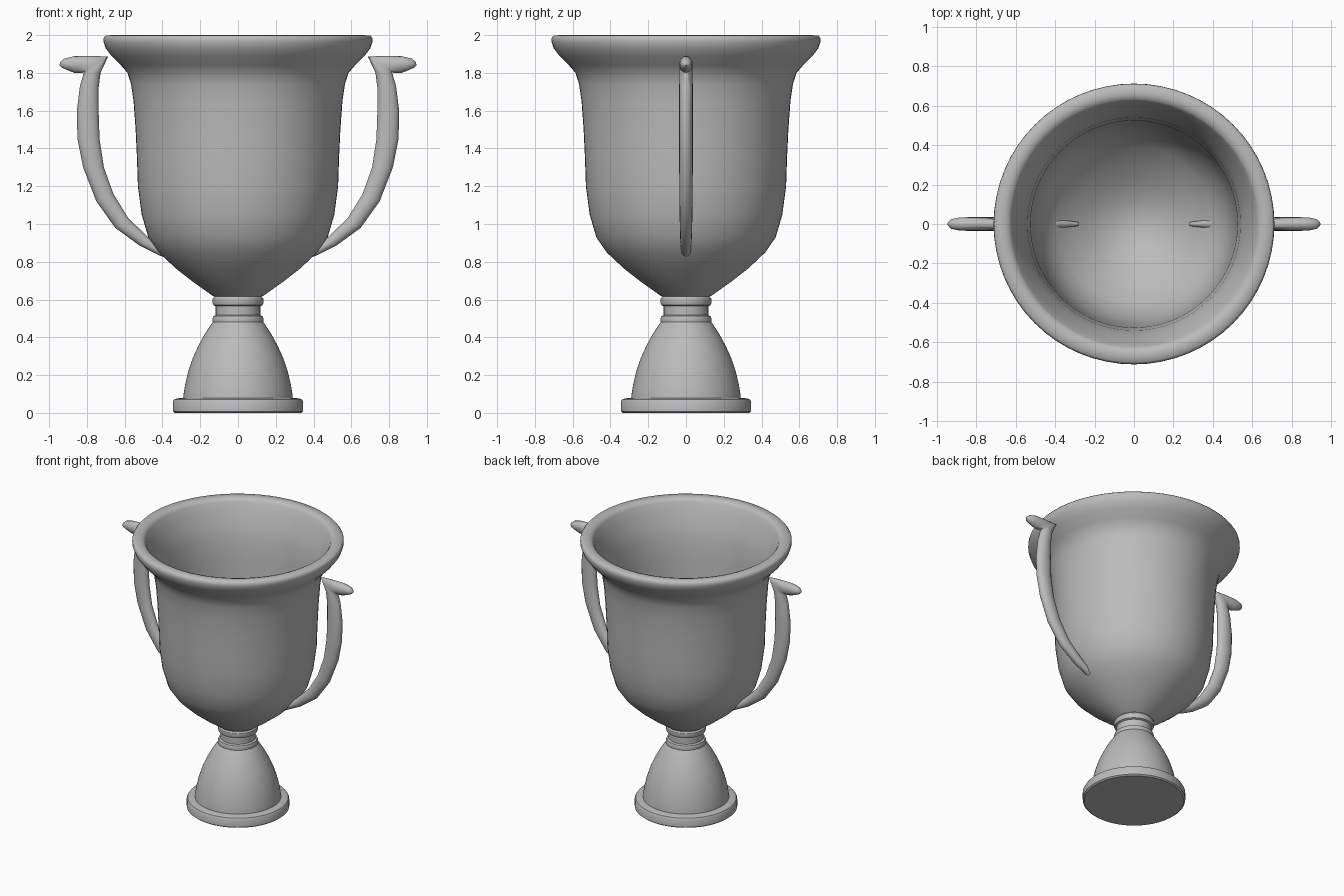
import bpy, bmesh, math

cube = bpy.data.objects.get("Cube")
if cube:
    bpy.data.objects.remove(cube, do_unlink=True)

metal = bpy.data.materials.new("plain_grey")
metal.use_nodes = True
GREY = (0.5, 0.5, 0.5, 1)
metal.diffuse_color = GREY
metal.node_tree.nodes["Principled BSDF"].inputs["Base Color"].default_value = GREY


def loft(name, rings, closed_ends=True, angle=35):
    """Skin a list of equally sized vertex rings."""
    bm = bmesh.new()
    rows = [[bm.verts.new(p) for p in ring] for ring in rings]
    n = len(rows[0])
    for a, b in zip(rows, rows[1:]):
        for i in range(n):
            j = (i + 1) % n
            bm.faces.new((a[i], a[j], b[j], b[i]))
    if closed_ends:
        bm.faces.new(rows[0])
        bm.faces.new(rows[-1])
    bmesh.ops.recalc_face_normals(bm, faces=bm.faces)
    mesh = bpy.data.meshes.new(name)
    bm.to_mesh(mesh)
    bm.free()
    mesh.materials.append(metal)
    obj = bpy.data.objects.new(name, mesh)
    bpy.context.collection.objects.link(obj)
    bpy.ops.object.select_all(action='DESELECT')
    obj.select_set(True)
    bpy.context.view_layer.objects.active = obj
    bpy.ops.object.shade_smooth_by_angle(angle=math.radians(angle))
    return obj


def lathe(name, profile, sides=64, angle=35):
    turn = [math.tau * i / sides for i in range(sides)]
    return loft(name, [[(r * math.cos(t), r * math.sin(t), z) for t in turn]
                       for r, z in profile], angle=angle)


# Foot: plinth, bell and neck with two collars
lathe("foot", [
    (.335, 0), (.345, .008), (.345, .06), (.338, .072), (.32, .077), (.29, .08),
    (.288, .1), (.28, .15), (.263, .22), (.24, .29), (.21, .355), (.175, .42),
    (.145, .465), (.134, .48), (.136, .495), (.13, .512), (.118, .518),
    (.118, .565), (.13, .57), (.136, .585), (.134, .605), (.125, .615), (.12, .63)])

# Bowl: outer wall, rolled rim, inner wall
lathe("bowl", [
    (.1, .605), (.135, .62), (.24, .695), (.33, .765), (.42, .85), (.475, .93),
    (.51, 1.05), (.53, 1.2), (.535, 1.35), (.542, 1.5), (.553, 1.65), (.566, 1.74),
    (.585, 1.8), (.62, 1.84), (.67, 1.89), (.7, 1.93), (.712, 1.965), (.711, 1.985),
    (.7, 1.998), (.66, 2), (.635, 1.993), (.622, 1.975), (.6, 1.92), (.565, 1.84),
    (.54, 1.74), (.525, 1.6), (.518, 1.4), (.51, 1.2), (.49, 1.05), (.45, .94),
    (.395, .865), (.31, .79), (.22, .72), (.12, .665), (.03, .645)], angle=60)

# Handle sections: inner x, inner z, outer x, outer z, half depth
SECTIONS = [
    (.28, .797, .285, .783, .01), (.4, .87, .42, .835, .025),
    (.47, .925, .52, .885, .03), (.58, 1.03, .65, .98, .033),
    (.66, 1.16, .75, 1.12, .035), (.71, 1.3, .82, 1.3, .036),
    (.733, 1.45, .85, 1.45, .036), (.738, 1.6, .853, 1.6, .036),
    (.738, 1.72, .837, 1.73, .036), (.728, 1.8, .815, 1.805, .035),
    (.687, 1.887, .825, 1.8, .033), (.8, 1.89, .865, 1.8, .035),
    (.87, 1.888, .905, 1.815, .033), (.92, 1.875, .935, 1.829, .024),
    (.941, 1.858, .945, 1.841, .009)]


def handle(name, side, sides=16):
    rings = []
    for xi, zi, xo, zo, depth in SECTIONS:
        ring = []
        for k in range(sides):
            t = math.tau * k / sides
            f = (1 - math.cos(t)) / 2
            ring.append((side * (xi + (xo - xi) * f), depth * math.sin(t),
                         zi + (zo - zi) * f))
        rings.append(ring)
    return loft(name, rings, angle=50)


handle("left_handle", 1)
handle("right_handle", -1)
